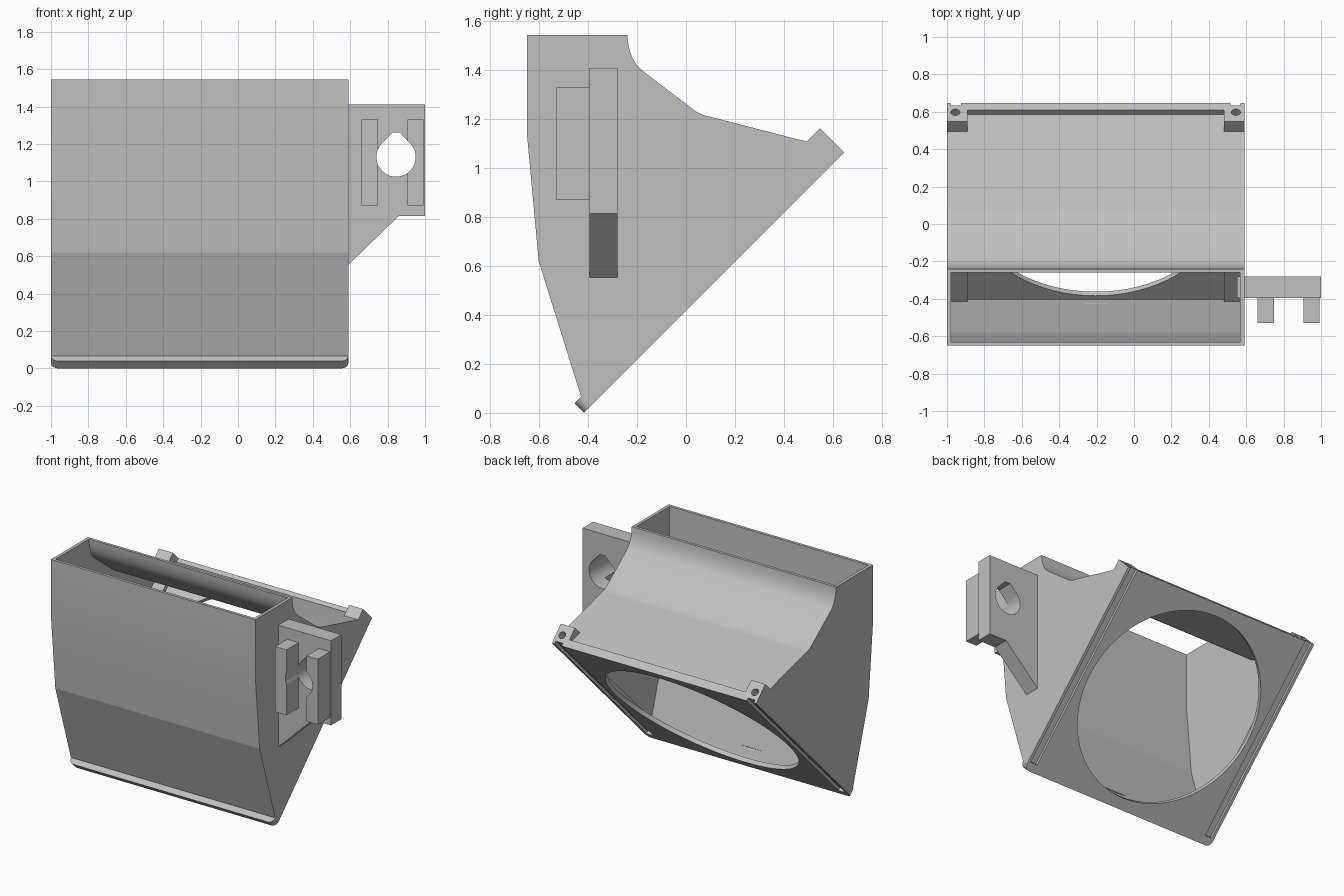
import bpy, bmesh, math
from mathutils import Matrix, Vector

if "Cube" in bpy.data.objects:
    bpy.data.objects.remove(bpy.data.objects["Cube"])

grey = bpy.data.materials.new("plain_grey")
grey.diffuse_color = (0.53, 0.53, 0.53, 1)
grey.use_nodes = True
grey.node_tree.nodes["Principled BSDF"].inputs["Base Color"].default_value = grey.diffuse_color

X0, X1 = -1.0, 0.59
XC, HALF = (X0 + X1) / 2, (X1 - X0) / 2
LEN = 1.505                                   # length of the tilted fan plate
S = math.sqrt(0.5)
# Axis remaps: profile (u, v) extruded along w
YZ = Matrix(((0, 0, 1, 0), (1, 0, 0, 0), (0, 1, 0, 0), (0, 0, 0, 1)))
XZ = Matrix(((1, 0, 0, 0), (0, 0, 1, 0), (0, 1, 0, 0), (0, 0, 0, 1)))
# Plate frame: x across, v up the 45 degree slope, n into the duct
PLATE = Matrix(((1, 0, 0, 0), (0, S, -S, -0.417), (0, S, S, 0), (0, 0, 0, 1)))


def prism(name, pts, w0, w1, mat):
    bm = bmesh.new()
    a = [bm.verts.new(mat @ Vector((u, v, w0))) for u, v in pts]
    b = [bm.verts.new(mat @ Vector((u, v, w1))) for u, v in pts]
    bm.faces.new(a)
    bm.faces.new(b)
    for i in range(len(pts)):
        j = (i + 1) % len(pts)
        bm.faces.new((a[i], a[j], b[j], b[i]))
    bmesh.ops.recalc_face_normals(bm, faces=bm.faces)
    me = bpy.data.meshes.new(name)
    bm.to_mesh(me)
    bm.free()
    me.materials.append(grey)
    ob = bpy.data.objects.new(name, me)
    bpy.context.collection.objects.link(ob)
    return ob


def rect(u0, u1, v0, v1):
    return [(u0, v0), (u1, v0), (u1, v1), (u0, v1)]


def arc(cx, cy, r, a0, a1, n):
    return [(cx + r * math.cos(math.radians(a0 + (a1 - a0) * i / n)),
             cy + r * math.sin(math.radians(a0 + (a1 - a0) * i / n))) for i in range(n + 1)]


def bend(p, c, q, n=8):
    return [tuple((1 - t) ** 2 * p[k] + 2 * t * (1 - t) * c[k] + t * t * q[k] for k in (0, 1))
            for t in (i / n for i in range(n + 1))]


def combine(ob, other, op):
    m = ob.modifiers.new("bool", 'BOOLEAN')
    m.operation, m.object, m.solver = op, other, 'EXACT'
    bpy.context.view_layer.objects.active = ob
    bpy.ops.object.modifier_apply(modifier=m.name)
    bpy.data.objects.remove(other)


def smooth(ob, angle):
    bpy.ops.object.select_all(action='DESELECT')
    ob.select_set(True)
    bpy.context.view_layer.objects.active = ob
    bpy.ops.object.shade_smooth_by_angle(angle=math.radians(angle))


# Duct shell: outer side profile
outer = [(-0.41, 0.035), (-0.43, 0.07), (-0.602, 0.62), (-0.65, 1.14), (-0.65, 1.545)]
outer += bend((-0.24, 1.545), (-0.235, 1.445), (-0.18, 1.40))
outer += bend((0.03, 1.24), (0.06, 1.217), (0.10, 1.21))
outer += [(0.585, 1.085), (0.60, 1.045)]
duct = prism("duct", outer, X0, X1, YZ)

# Fan plate with rounded lower corners
r = 0.04
plate = arc(X0 + r, r, r, 180, 270, 6) + arc(X1 - r, r, r, 270, 360, 6) + [(X1, LEN), (X0, LEN)]
combine(duct, prism("plate", plate, 0, 0.055, PLATE), 'UNION')

# Hollow inside, open at the top
inner = [(-0.404, 0.056), (-0.41, 0.07), (-0.58, 0.625), (-0.63, 1.14), (-0.63, 1.7), (-0.26, 1.7)]
inner += bend((-0.26, 1.545), (-0.255, 1.435), (-0.195, 1.385))
inner += bend((0.02, 1.22), (0.05, 1.197), (0.095, 1.19))
inner += [(0.575, 1.065), (0.575, 1.035)]
combine(duct, prism("cavity", inner, X0 + 0.022, X1 - 0.022, YZ), 'DIFFERENCE')

# Side rails, screw tabs, slots and screw holes, mirrored about the duct centre
for s in (-1, 1):
    def span(a, b):
        return sorted((XC + s * (HALF - a), XC + s * (HALF - b)))
    combine(duct, prism("rail", rect(*span(0.01, 0.11), 0.05, 1.42), 0.01, 0.06, PLATE), 'UNION')
    combine(duct, prism("tab", rect(*span(0, 0.11), 1.39, LEN), 0, 0.14, PLATE), 'UNION')
    combine(duct, prism("slot", rect(*span(0.02, 0.075), 0.06, 1.7), -0.05, 0.02, PLATE), 'DIFFERENCE')
    hole = arc(XC + s * (HALF - 0.045), 0.07, 0.024, 0, 345, 23)
    along_v = PLATE @ XZ
    combine(duct, prism("screw", hole, 1.43, 1.7, along_v), 'DIFFERENCE')

# Round fan opening
combine(duct, prism("opening", arc(XC, LEN / 2, 0.675, 0, 355, 71), -0.1, 0.1, PLATE), 'DIFFERENCE')
smooth(duct, 11)

# Mounting bracket with two clamp strips and a teardrop hole
bracket = prism("mounting_bracket", [(0.55, 0.515), (0.86, 0.815), (1.0, 0.815), (1.0, 1.41), (0.55, 1.41)],
                -0.395, -0.28, XZ)
for x in (0.66, 0.905):
    combine(bracket, prism("strip", rect(x, x + 0.088, 0.87, 1.33), -0.53, -0.39, XZ), 'UNION')
tear = arc(0.845, 1.13, 0.105, 135, 405, 36) + [(0.865, 1.26), (0.825, 1.26)]
combine(bracket, prism("tear", tear, -0.7, 0.0, XZ), 'DIFFERENCE')
smooth(bracket, 11)
